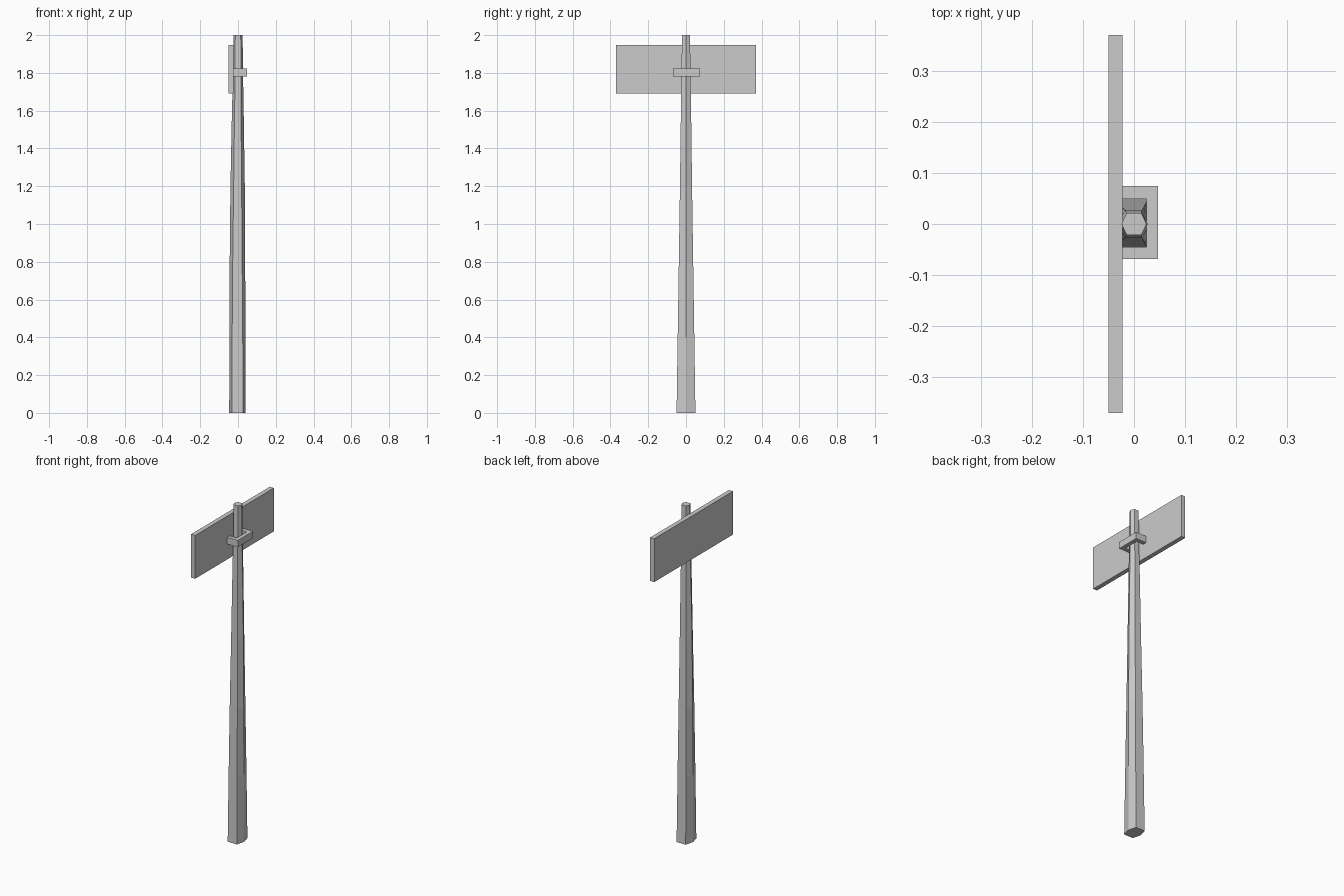
import bpy, bmesh

if "Cube" in bpy.data.objects:
    bpy.data.objects.remove(bpy.data.objects["Cube"])


def make_object(name, bm):
    bmesh.ops.recalc_face_normals(bm, faces=bm.faces[:])
    mesh = bpy.data.meshes.new(name)
    bm.to_mesh(mesh)
    bm.free()
    obj = bpy.data.objects.new(name, mesh)
    bpy.context.collection.objects.link(obj)
    return obj


def loft(name, rings):
    """Skin a stack of equal-length point rings and cap both ends."""
    bm = bmesh.new()
    loops = [[bm.verts.new(p) for p in ring] for ring in rings]
    n = len(loops[0])
    for low, high in zip(loops, loops[1:]):
        for i in range(n):
            j = (i + 1) % n
            bm.faces.new((low[i], low[j], high[j], high[i]))
    bm.faces.new(loops[0][::-1])
    bm.faces.new(loops[-1])
    return make_object(name, bm)


def extrude_outline(name, outline, z0, z1):
    return loft(name, [[(x, y, z) for x, y in outline] for z in (z0, z1)])


def hex_ring(z, cx, tip, flat, half_y):
    return [(cx + tip, 0, z), (cx + flat, half_y, z), (cx - flat, half_y, z),
            (cx - tip, 0, z), (cx - flat, -half_y, z), (cx + flat, -half_y, z)]


# Tapered six-sided post: height, x offset, corner, flat half width, half depth
profile = [
    (0.00, -0.003, 0.0435, 0.030, 0.050),
    (0.40, -0.003, 0.0425, 0.028, 0.044),
    (0.80, -0.003, 0.041, 0.025, 0.038),
    (1.20, -0.002, 0.038, 0.021, 0.032),
    (1.60, -0.001, 0.031, 0.017, 0.027),
    (1.80, 0.000, 0.0265, 0.015, 0.0235),
    (2.00, 0.000, 0.0245, 0.0145, 0.0215),
]
loft("post", [hex_ring(*row) for row in profile])

# Rectangular sign board
extrude_outline("sign_board",
                [(-0.05, -0.37), (-0.023, -0.37), (-0.023, 0.37), (-0.05, 0.37)],
                1.69, 1.948)

# U-shaped bracket wrapping round the post
extrude_outline("bracket",
                [(-0.024, -0.069), (0.047, -0.069), (0.047, 0.074), (-0.024, 0.074),
                 (-0.024, 0.049), (0.024, 0.049), (0.024, -0.045), (-0.024, -0.045)],
                1.782, 1.822)
